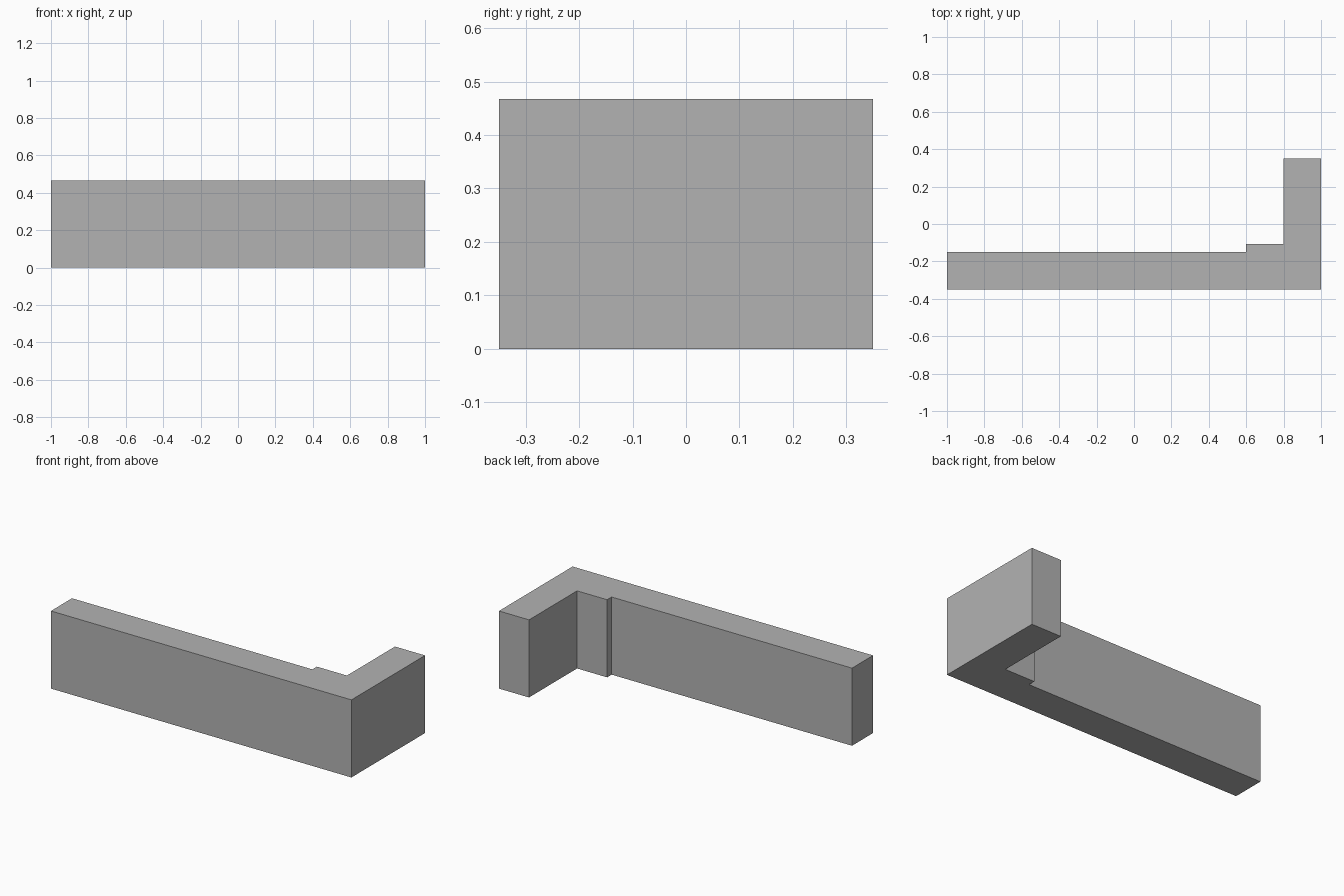
import bpy
import bmesh

cube = bpy.data.objects.get("Cube")
if cube:
    bpy.data.objects.remove(cube, do_unlink=True)

HEIGHT = 0.467

# Plain grey material
grey = bpy.data.materials.new("plain grey")
grey.use_nodes = True
colour = (0.45, 0.45, 0.45, 1.0)
grey.diffuse_color = colour
grey.node_tree.nodes["Principled BSDF"].inputs["Base Color"].default_value = colour

# Floor outline: long wall, thicker step near the corner, short return wall
outline = [(-1, -0.35), (1, -0.35), (1, 0.35), (0.8, 0.35),
           (0.8, -0.107), (0.6, -0.107), (0.6, -0.15), (-1, -0.15)]


def extrude_outline(name, points, height, material):
    bm = bmesh.new()
    base = bm.faces.new([bm.verts.new((x, y, 0)) for x, y in points])
    raised = bmesh.ops.extrude_face_region(bm, geom=[base], use_keep_orig=True)["geom"]
    top_verts = [g for g in raised if isinstance(g, bmesh.types.BMVert)]
    bmesh.ops.translate(bm, verts=top_verts, vec=(0, 0, height))
    bmesh.ops.recalc_face_normals(bm, faces=bm.faces)
    mesh = bpy.data.meshes.new(name)
    bm.to_mesh(mesh)
    bm.free()
    mesh.materials.append(material)
    obj = bpy.data.objects.new(name, mesh)
    bpy.context.collection.objects.link(obj)
    return obj


# Corner wall in one solid piece
extrude_outline("corner_wall", outline, HEIGHT, grey)
